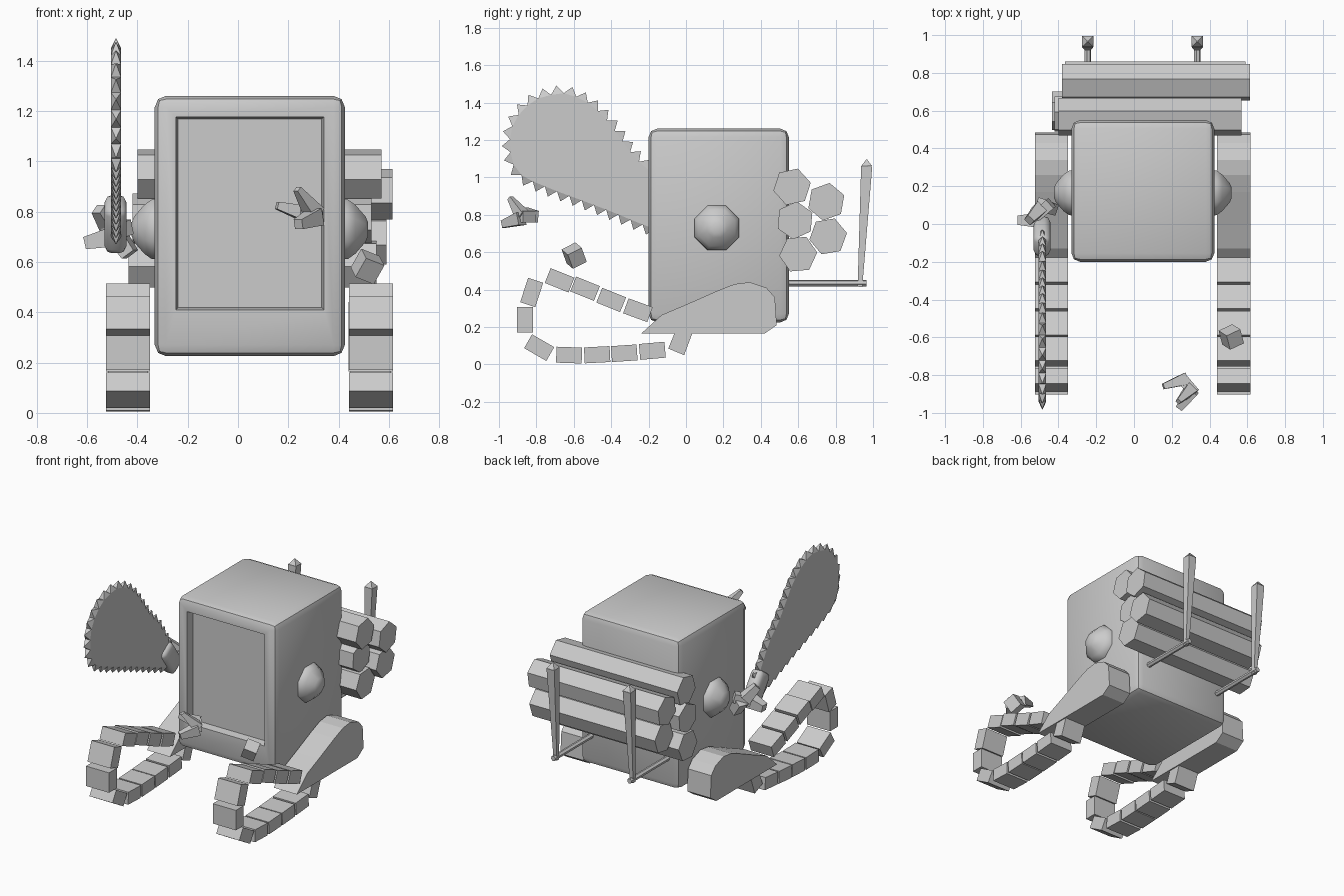
import bpy, bmesh, math
from mathutils import Vector, Matrix

if "Cube" in bpy.data.objects:
    bpy.data.objects.remove(bpy.data.objects["Cube"])

grey = bpy.data.materials.new("plain_grey")
grey.use_nodes = True
grey.diffuse_color = (0.6, 0.6, 0.6, 1)
grey.node_tree.nodes["Principled BSDF"].inputs["Base Color"].default_value = (0.6, 0.6, 0.6, 1)

MID = 0.047  # centre plane of the body


def finish(name, bm, smooth=None):
    bmesh.ops.recalc_face_normals(bm, faces=bm.faces)
    mesh = bpy.data.meshes.new(name)
    bm.to_mesh(mesh)
    bm.free()
    mesh.materials.append(grey)
    ob = bpy.data.objects.new(name, mesh)
    bpy.context.collection.objects.link(ob)
    if smooth:
        bpy.ops.object.select_all(action='DESELECT')
        ob.select_set(True)
        bpy.context.view_layer.objects.active = ob
        bpy.ops.object.shade_smooth_by_angle(angle=math.radians(smooth))
    return ob


def add_prism(bm, outline, x0, x1):
    """Extrude a (y, z) outline along x."""
    face = bm.faces.new([bm.verts.new((x0, y, z)) for y, z in outline])
    new = bmesh.ops.extrude_face_region(bm, geom=[face])["geom"]
    verts = [g for g in new if isinstance(g, bmesh.types.BMVert)]
    bmesh.ops.translate(bm, verts=verts, vec=(x1 - x0, 0, 0))


def add_limb(bm, a, b, w0, w1, sides=4):
    """Tapered bar from a to b."""
    a, b = Vector(a), Vector(b)
    d = b - a
    turn = d.to_track_quat('Z', 'Y').to_matrix().to_4x4()
    m = Matrix.Translation((a + b) / 2) @ turn @ Matrix.Rotation(math.pi / 4, 4, 'Z')
    bmesh.ops.create_cone(bm, cap_ends=True, segments=sides, radius1=w0 * 0.7,
                          radius2=w1 * 0.7, depth=d.length, matrix=m)


def add_box(bm, centre, size, rot=(0, 0, 0)):
    m = Matrix.Translation(centre)
    for angle, axis in zip(rot, 'XYZ'):
        m = m @ Matrix.Rotation(math.radians(angle), 4, axis)
    return bmesh.ops.create_cube(bm, size=1, matrix=m @ Matrix.Diagonal((*size, 1)))["verts"]


# Body: rounded box with a recessed front panel
bm = bmesh.new()
add_box(bm, (MID, 0.175, 0.743), (0.756, 0.75, 1.035))
bmesh.ops.bevel(bm, geom=bm.edges[:], offset=0.045, segments=2, profile=0.5, affect='EDGES')
bm.normal_update()
front = min(bm.faces, key=lambda f: f.calc_center_median().y)
bmesh.ops.inset_region(bm, faces=[front], thickness=0.055)
for v in front.verts:
    if v.co.z < 0.7:
        v.co.z = 0.41
bmesh.ops.inset_region(bm, faces=[front], thickness=0.012, depth=-0.05)
finish("body", bm, 40)

# Domed side caps
for name, side in (("left_cap", 1), ("right_cap", -1)):
    bm = bmesh.new()
    rings = []
    for out, r in ((0.36, 0.13), (0.39, 0.128), (0.42, 0.105), (0.46, 0.055), (0.47, 0.03)):
        rings.append([bm.verts.new((MID + side * out,
                                    0.165 + r * math.cos(math.pi * (k + 0.5) / 4),
                                    0.73 + r * math.sin(math.pi * (k + 0.5) / 4)))
                      for k in range(8)])
    for r0, r1 in zip(rings, rings[1:]):
        for k in range(8):
            bm.faces.new((r0[k], r0[k - 1], r1[k - 1], r1[k]))
    bm.faces.new(rings[-1])
    bm.faces.new(rings[0])
    finish(name, bm, 50)

# Haunches and the linked blocks that loop forward from them
HAUNCH = [(-0.24, 0.165), (-0.13, 0.265), (0, 0.32), (0.17, 0.395), (0.26, 0.43), (0.34, 0.44),
          (0.43, 0.41), (0.475, 0.36), (0.485, 0.21), (0.42, 0.165)]
SPUR = [(-0.06, 0.17), (0.035, 0.17), (-0.01, 0.05), (-0.095, 0.085)]
LINKS = [(-0.257, 0.29, -20), (-0.40, 0.345, -22), (-0.54, 0.405, -22), (-0.676, 0.45, -22),
         (-0.825, 0.385, 72), (-0.86, 0.24, 90), (-0.785, 0.09, -30), (-0.625, 0.05, -2),
         (-0.475, 0.052, 3), (-0.33, 0.06, 4), (-0.18, 0.073, 5)]
for name, x in (("left", 0.528), ("right", -0.437)):
    bm = bmesh.new()
    add_prism(bm, HAUNCH, x - 0.088, x + 0.088)
    add_prism(bm, SPUR, x - 0.08, x + 0.08)
    finish(name + "_haunch", bm)
    bm = bmesh.new()
    for y, z, angle in LINKS:
        add_box(bm, (x, y, z), (0.175, 0.137, 0.085), (angle,))
    finish(name + "_track_links", bm)

# Bundle of hexagonal logs on the back
LOGS = [(0.567, 0.95, -0.40, 0.57, 12), (0.583, 0.77, -0.42, 0.53, 25),
        (0.6, 0.59, -0.435, 0.55, 5), (0.75, 0.87, -0.38, 0.615, 20),
        (0.76, 0.685, -0.365, 0.59, 10)]
for i, (y, z, x0, x1, turn) in enumerate(LOGS):
    bm = bmesh.new()
    pts = [math.radians(turn + 60 * k) for k in range(6)]
    add_prism(bm, [(y + 0.102 * math.cos(a), z + 0.102 * math.sin(a)) for a in pts], x0, x1)
    finish("log_%d" % (i + 1), bm)

# Rack: rods from the body and upright tapered stakes
for name, x in (("left", 0.335), ("right", -0.245)):
    bm = bmesh.new()
    add_limb(bm, (x, 0.5, 0.435), (x, 0.965, 0.435), 0.025, 0.025, 6)
    finish(name + "_rack_rod", bm)
    bm = bmesh.new()
    add_limb(bm, (x, 0.93, 0.415), (x, 0.966, 1.06), 0.025, 0.06)
    add_limb(bm, (x, 0.966, 1.06), (x, 0.966, 1.095), 0.06, 0.006)
    finish(name + "_rack_stake", bm)

# Saw blade: even outline, each rim face poked out into a tooth
RIM = [(-0.1, 0.7), (-0.25, 0.755), (-0.38, 0.81), (-0.55, 0.875), (-0.7, 0.93), (-0.87, 1.0),
       (-0.93, 1.08), (-0.945, 1.18), (-0.93, 1.27), (-0.88, 1.36), (-0.8, 1.42), (-0.67, 1.455),
       (-0.55, 1.42), (-0.44, 1.33), (-0.36, 1.22), (-0.28, 1.11), (-0.19, 1.03), (-0.12, 0.92),
       (-0.05, 0.8)]
path = [Vector(p) for p in RIM]
lengths = [(b - a).length for a, b in zip(path, path[1:])]
TEETH = 34
outline = []
for i in range(TEETH + 1):
    s, k = sum(lengths) * i / TEETH, 0
    while k < len(lengths) - 1 and s > lengths[k]:
        s -= lengths[k]
        k += 1
    outline.append(path[k].lerp(path[k + 1], min(1, s / lengths[k])))
bm = bmesh.new()
add_prism(bm, outline, -0.505, -0.465)
bmesh.ops.recalc_face_normals(bm, faces=bm.faces)
rim = [f for f in bm.faces if len(f.verts) == 4]
bmesh.ops.poke(bm, faces=rim, offset=0.045)
finish("saw_blade", bm)

# Rounded saw handle
bm = bmesh.new()
add_box(bm, (-0.487, -0.065, 0.75), (0.088, 0.13, 0.22), (35,))
bmesh.ops.bevel(bm, geom=bm.edges[:], offset=0.03, segments=2, profile=0.5, affect='EDGES')
finish("saw_handle", bm, 60)

# Clawed hands
HANDS = {
    "right_hand": [((-0.5, 0.02, 0.7), (-0.61, 0.02, 0.675), 0.08, 0.05),
                   ((-0.5, 0.08, 0.73), (-0.555, 0.02, 0.81), 0.07, 0.045),
                   ((-0.49, 0.1, 0.72), (-0.43, 0.08, 0.63), 0.07, 0.06),
                   ((-0.52, 0.04, 0.71), (-0.44, 0.11, 0.74), 0.06, 0.06)],
    "left_hand": [((0.275, -0.82, 0.79), (0.155, -0.86, 0.825), 0.065, 0.03),
                  ((0.26, -0.825, 0.79), (0.315, -0.89, 0.79), 0.06, 0.06),
                  ((0.305, -0.87, 0.79), (0.235, -0.94, 0.89), 0.065, 0.025),
                  ((0.31, -0.88, 0.78), (0.24, -0.975, 0.75), 0.07, 0.04)]}
for name, claws in HANDS.items():
    bm = bmesh.new()
    for claw in claws:
        add_limb(bm, *claw)
    finish(name, bm)

# Small loose block in front of the left track
bm = bmesh.new()
add_box(bm, (0.515, -0.598, 0.582), (0.085, 0.085, 0.09), (20, 28, 15))
finish("loose_block", bm)
